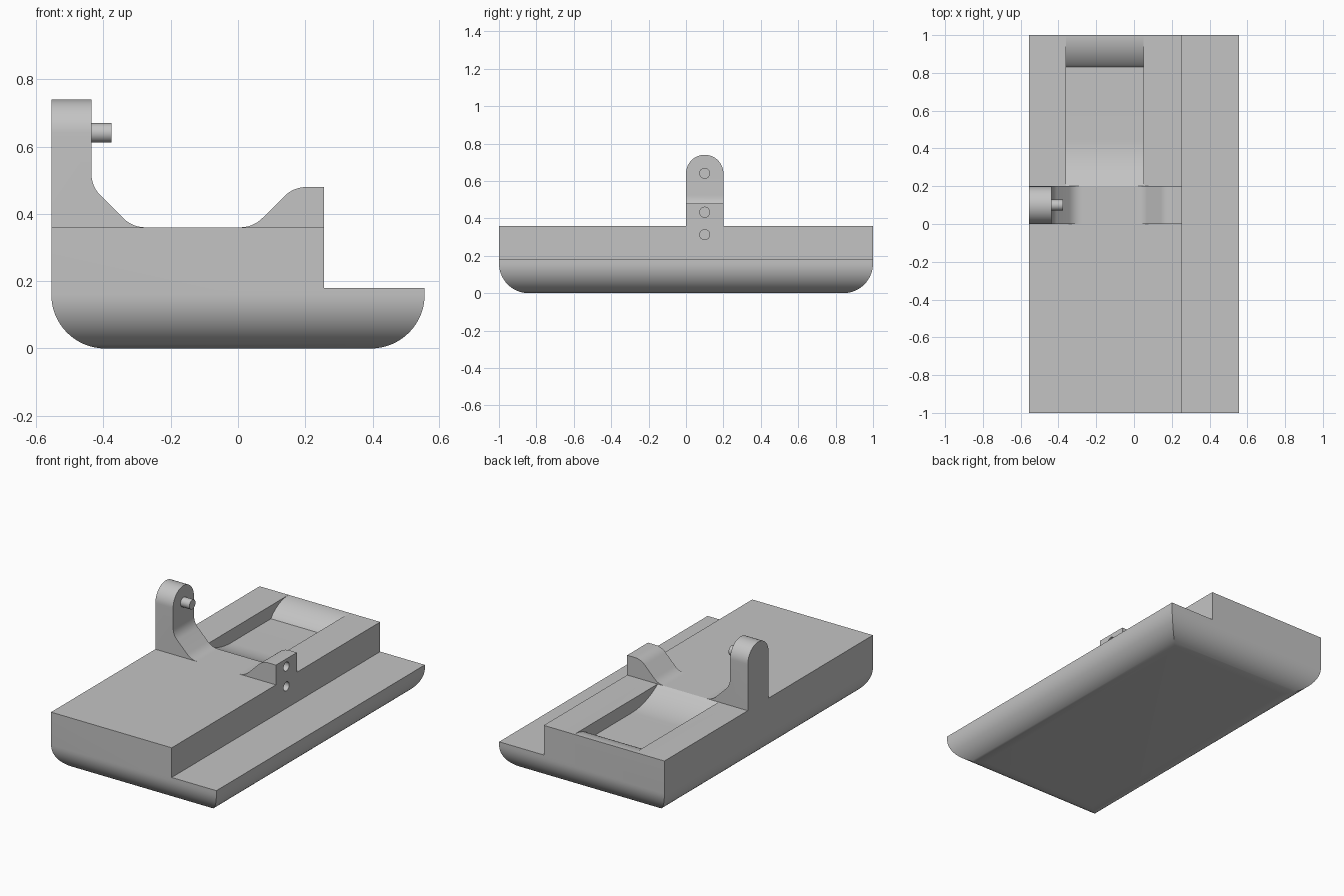
import bpy
import math
from mathutils import Vector

cube = bpy.data.objects.get("Cube")
if cube:
    bpy.data.objects.remove(cube, do_unlink=True)

grey = bpy.data.materials.new("plain grey")
grey.use_nodes = True
grey.diffuse_color = (0.55, 0.55, 0.55, 1)
grey.node_tree.nodes["Principled BSDF"].inputs["Base Color"].default_value = (0.55, 0.55, 0.55, 1)


def arc(cu, cv, r, start, end, steps=16):
    """Points on an arc, angles in degrees."""
    angles = [math.radians(start + (end - start) * i / steps) for i in range(steps + 1)]
    return [(cu + r * math.cos(a), cv + r * math.sin(a)) for a in angles]


def extrude(name, profile, low, high, axis):
    """Prism from a profile: axis 'x' takes (y, z) points, axis 'y' takes (x, z) points."""
    def place(p, d):
        return (d, p[0], p[1]) if axis == "x" else (p[0], d, p[1])
    n = len(profile)
    verts = [place(p, low) for p in profile] + [place(p, high) for p in profile]
    faces = [tuple(range(n)), tuple(range(2 * n - 1, n - 1, -1))]
    faces += [(i, i + n, (i + 1) % n + n, (i + 1) % n) for i in range(n)]
    mesh = bpy.data.meshes.new(name)
    mesh.from_pydata(verts, [], faces)
    # turn the faces outwards when the profile runs the other way
    area = sum(profile[i - 1][0] * profile[i][1] - profile[i][0] * profile[i - 1][1] for i in range(n))
    if (area > 0) == (axis == "x"):
        mesh.flip_normals()
    mesh.materials.append(grey)
    obj = bpy.data.objects.new(name, mesh)
    bpy.context.collection.objects.link(obj)
    return obj


def activate(obj):
    bpy.ops.object.select_all(action="DESELECT")
    obj.select_set(True)
    bpy.context.view_layer.objects.active = obj


def combine(obj, other, operation):
    """Boolean the helper into the part, then discard the helper."""
    mod = obj.modifiers.new("cut", "BOOLEAN")
    mod.operation, mod.solver, mod.object = operation, "EXACT", other
    activate(obj)
    bpy.ops.object.modifier_apply(modifier=mod.name)
    bpy.data.objects.remove(other, do_unlink=True)


def rounded_path(points, radius):
    """Open path whose inner corners are replaced by arc-like curves."""
    pts = [Vector(p) for p in points]
    out = [pts[0]]
    for a, b, c in zip(pts, pts[1:], pts[2:]):
        p, q = b + (a - b).normalized() * radius, b + (c - b).normalized() * radius
        out += [p * (1 - t) ** 2 + b * 2 * t * (1 - t) + q * t * t for t in [i / 8 for i in range(9)]]
    return [tuple(p) for p in out + [pts[-1]]]


SIDE, STEP, DECK, LEDGE, R = 0.555, 0.255, 0.36, 0.18, 0.16

# Body: stepped section, with rounded lower edges on sides and ends
section = arc(R - SIDE, R, R, 180, 270) + arc(SIDE - R, R, R, 270, 360)
section += [(SIDE, LEDGE), (STEP, LEDGE), (STEP, DECK), (-SIDE, DECK)]
body = extrude("body", section, -1.2, 1.2, "y")
ends = arc(R - 1, R, R, 180, 270) + arc(1 - R, R, R, 270, 360) + [(1, 0.6), (-1, 0.6)]
combine(body, extrude("end_shape", ends, -0.8, 0.8, "x"), "INTERSECT")

# Pocket: scooped front ramp, flat floor, convex rear lip
floor = 0.28
ramp = arc(0.45, floor + 0.43, 0.43, 234.5, 270)
lip = arc(0.998, DECK - 0.221, 0.221, 140, 90)
pocket = [(0.2, 0.5), (0.2, DECK)] + ramp[1:] + [(0.83, floor)] + lip[1:] + [(0.998, 0.5)]
combine(body, extrude("pocket_cutter", pocket, -0.36, 0.05, "x"), "DIFFERENCE")

# Upright with a flared foot and a round top
foot = rounded_path([(-0.436, 0.76), (-0.436, 0.482), (-0.314, DECK), (-0.27, DECK)], 0.04)
upright = extrude("upright", foot + [(-0.27, 0.35), (-SIDE, 0.35), (-SIDE, 0.76)], 0, 0.2, "y")
top = arc(0.1, 0.64, 0.1, 0, 180, 32) + [(0, 0.3), (0.2, 0.3)]
combine(upright, extrude("top_shape", top, -0.7, 0, "x"), "INTERSECT")

# Pin on the upright
pin = extrude("pin", arc(0.1, 0.641, 0.029, 0, 345, 23), -0.45, -0.376, "x")

# Sloped block opposite the upright
slope = rounded_path([(0, DECK), (0.045, DECK), (0.165, 0.48), (STEP, 0.48)], 0.04)
block = extrude("sloped_block", slope + [(STEP, DECK), (STEP, 0.355), (0, 0.355)], 0, 0.2, "y")

# Blind holes in the side of the block and the body
for part, height in ((block, 0.433), (body, 0.313)):
    hole = extrude("hole_cutter", arc(0.1, height, 0.027, 0, 345, 23), STEP - 0.08, STEP + 0.1, "x")
    combine(part, hole, "DIFFERENCE")

for part in (body, upright, pin, block):
    activate(part)
    bpy.ops.object.shade_smooth_by_angle(angle=math.radians(25))
